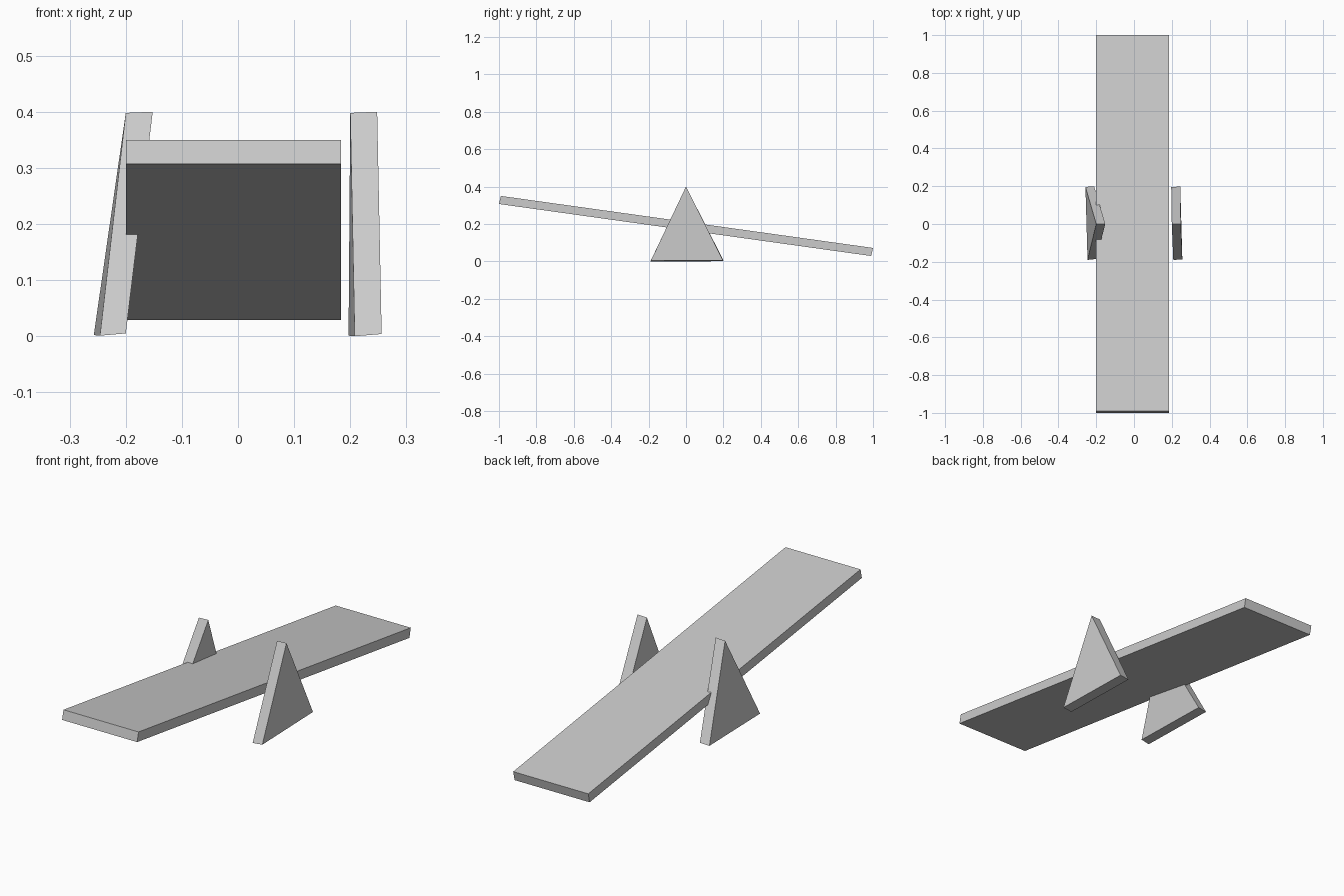
import bpy

cube = bpy.data.objects.get("Cube")
if cube:
    bpy.data.objects.remove(cube, do_unlink=True)

# Single plain grey
grey = bpy.data.materials.new("light_grey")
grey.use_nodes = True
colour = (0.6, 0.6, 0.6, 1)
grey.diffuse_color = colour
grey.node_tree.nodes["Principled BSDF"].inputs["Base Color"].default_value = colour


def prism(name, near, far):
    """Join two matching outlines, near on the -x side, into a closed solid."""
    n = len(near)
    faces = [tuple(range(n))[::-1], tuple(range(n, 2 * n))]
    faces += [(i, (i + 1) % n, n + (i + 1) % n, n + i) for i in range(n)]
    mesh = bpy.data.meshes.new(name)
    mesh.from_pydata(near + far, [], faces)
    mesh.materials.append(grey)
    obj = bpy.data.objects.new(name, mesh)
    bpy.context.collection.objects.link(obj)
    return obj


# Tilted plank, high at the front
profile = [(-1, 0.307), (0.99, 0.029), (1, 0.072), (-0.99, 0.35)]
prism("plank",
      [(-0.2, y, z) for y, z in profile],
      [(0.184, y, z) for y, z in profile])

# Triangular side supports: front foot, back foot, apex
prism("right_support",
      [(-0.246, -0.19, 0.001), (-0.257, 0.196, 0.002), (-0.2, 0, 0.398)],
      [(-0.2, -0.185, 0.005), (-0.211, 0.2, 0.006), (-0.152, 0, 0.4)])
prism("left_support",
      [(0.208, -0.19, 0), (0.197, 0.196, 0.001), (0.2, 0, 0.398)],
      [(0.256, -0.188, 0.004), (0.245, 0.198, 0.005), (0.248, 0, 0.4)])
